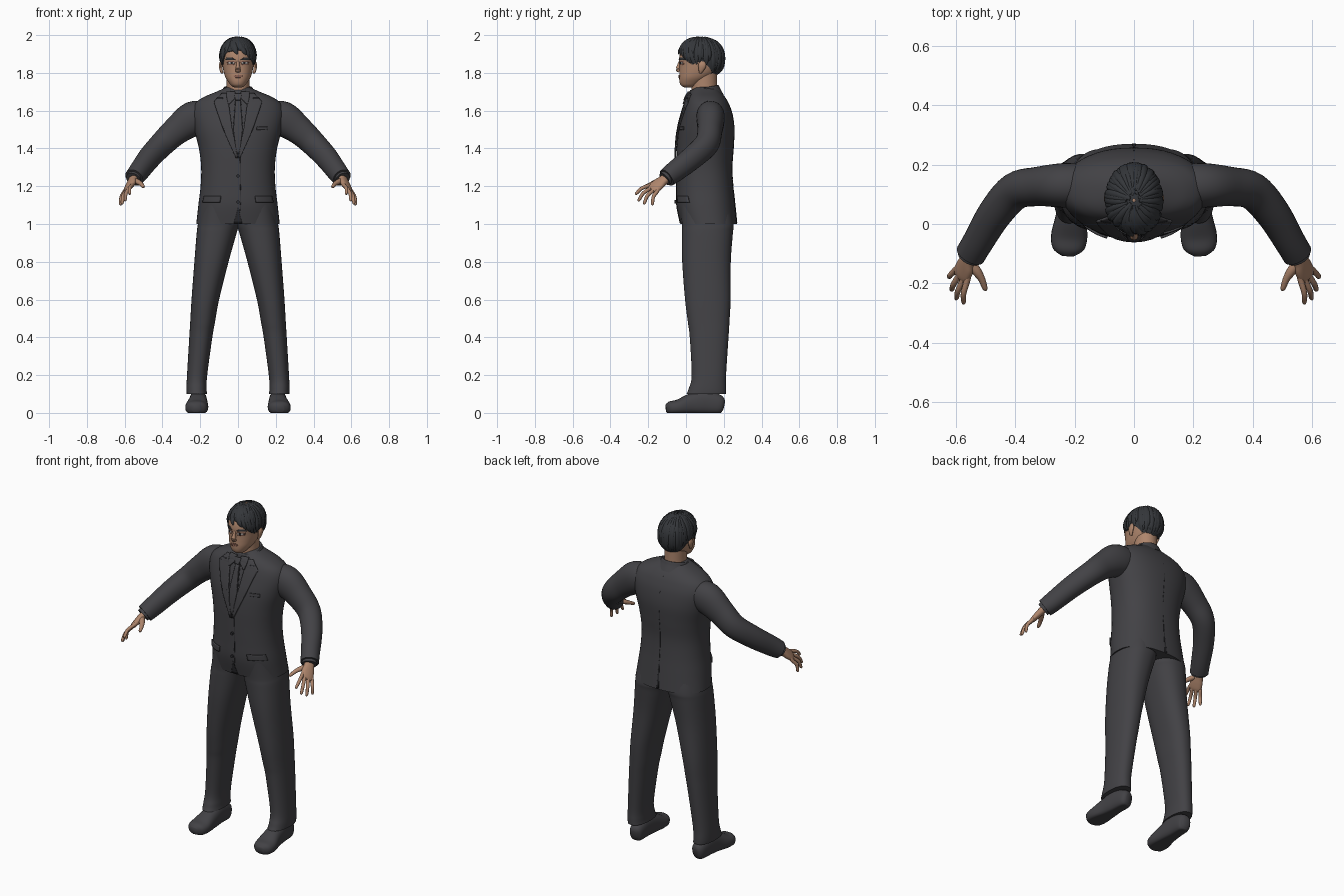
import bpy, bmesh, math, random
from mathutils import Vector
from mathutils.bvhtree import BVHTree

random.seed(4)
if "Cube" in bpy.data.objects:
    bpy.data.objects.remove(bpy.data.objects["Cube"])


def material(name, r, g, b):
    m = bpy.data.materials.new(name)
    m.use_nodes = True
    m.diffuse_color = (r, g, b, 1)
    node = m.node_tree.nodes["Principled BSDF"]
    node.inputs["Base Color"].default_value = (r, g, b, 1)
    node.inputs["Roughness"].default_value = 0.8
    return m


SUIT = material("charcoal cloth", .055, .054, .06)
SEAM = material("dark seam", .025, .025, .029)
HAIR = material("black hair", .034, .037, .042)
SKIN = material("skin", .42, .235, .15)
LIPS = material("lips", .27, .125, .09)
WHITE = material("eye white", .5, .47, .44)


def smooth(rows, steps):
    """Catmull-Rom interpolation of equal-length tuples."""
    out = []
    for i in range(len(rows) - 1):
        a, b, c, d = (rows[min(max(i + k, 0), len(rows) - 1)] for k in (-1, 0, 1, 2))
        for s in range(steps):
            t = s / steps
            out.append([.5 * (2*q + (r-p)*t + (2*p-5*q+4*r-s2)*t*t + (3*q-p-3*r+s2)*t**3)
                        for p, q, r, s2 in zip(a, b, c, d)])
    return out + [list(rows[-1])]


def skin_rings(bm, rings, cap=True):
    rings = [[bm.verts.new(p) for p in ring] for ring in rings]
    n = len(rings[0])
    for a, b in zip(rings, rings[1:]):
        for k in range(n):
            bm.faces.new((a[k], a[(k + 1) % n], b[(k + 1) % n], b[k]))
    if cap:
        bm.faces.new(rings[0])
        bm.faces.new(rings[-1])


def finish(name, bm, mat, mirror=False, thick=0):
    bmesh.ops.recalc_face_normals(bm, faces=bm.faces)
    tree = BVHTree.FromBMesh(bm)
    me = bpy.data.meshes.new(name)
    bm.to_mesh(me)
    bm.free()
    me.materials.append(mat)
    me.shade_smooth()
    me.set_sharp_from_angle(angle=math.radians(50))
    ob = bpy.data.objects.new(name, me)
    bpy.context.collection.objects.link(ob)
    if thick:
        mod = ob.modifiers.new("thickness", 'SOLIDIFY')
        mod.thickness, mod.offset = thick, 0
    if mirror:
        ob.modifiers.new("mirror", 'MIRROR').use_mirror_merge = False
    return tree


def oval(k, seg, n):
    c, s = math.cos(2 * math.pi * k / seg), math.sin(2 * math.pi * k / seg)
    return (math.copysign(abs(c) ** (2 / n), c), math.copysign(abs(s) ** (2 / n), s))


def loft(name, rows, mat, n=2.3, tilt=0, mirror=False, seg=48):
    """Stacked sections: (z, front y, back y, left x, right x)."""
    bm, rings = bmesh.new(), []
    for z, yf, yb, xa, xb in smooth(rows, 6):
        ring = []
        for k in range(seg):
            c, s = oval(k, seg, n)
            y = (yf + yb) / 2 + s * (yb - yf) / 2
            ring.append(((xa + xb) / 2 + c * (xb - xa) / 2, y, z + tilt * (y - .1)))
        rings.append(ring)
    skin_rings(bm, rings)
    return finish(name, bm, mat, mirror)


def tube(bm, rows, hint=lambda p: Vector((0, 0, 1)), n=2, seg=12, steps=5):
    """Swept section along a path: (x, y, z, half width, half height)."""
    rows, rings = smooth(rows, steps), []
    for i, r in enumerate(rows):
        p = Vector(r[:3])
        t = Vector(rows[min(i + 1, len(rows) - 1)][:3]) - Vector(rows[max(i - 1, 0)][:3])
        side = t.cross(hint(p)).normalized()
        up = side.cross(t).normalized()
        ring = []
        for k in range(seg):
            c, s = oval(k, seg, n)
            ring.append(p + side * c * r[3] + up * s * r[4])
        rings.append(ring)
    skin_rings(bm, rings)


def drape(name, rows, tree, mat, off=.002, thick=.004, mirror=False, back=False, cols=8):
    """Thin plate laid on a surface, from rows of (z, x start, x end)."""
    bm, grid, d = bmesh.new(), [], (-1 if back else 1)
    for a, b in zip(rows, rows[1:]):
        for s in range(7):
            z, xa, xb = (p + (q - p) * s / 6 for p, q in zip(a, b))
            line = []
            for c in range(cols + 1):
                x = xa + (xb - xa) * c / cols
                hit = tree.ray_cast(Vector((x, -d, z)), Vector((0, d, 0)))[0]
                line.append(bm.verts.new((x, (hit.y if hit else .05) - d * off, z)))
            grid.append(line)
    for a, b in zip(grid, grid[1:]):
        for c in range(cols):
            bm.faces.new((a[c], a[c + 1], b[c + 1], b[c]))
    finish(name, bm, mat, mirror, thick)


# Jacket body and collar
jacket = loft("jacket", [
    (1.725, .045, .16, -.06, .06), (1.70, .025, .182, -.115, .115), (1.67, .01, .208, -.185, .185),
    (1.635, -.003, .228, -.23, .23), (1.58, -.02, .247, -.245, .245), (1.5, -.04, .257, -.232, .232),
    (1.4, -.05, .252, -.207, .207), (1.3, -.052, .245, -.195, .195), (1.2, -.052, .25, -.198, .198),
    (1.1, -.05, .26, -.21, .21), (1.0, -.03, .27, -.221, .221)], SUIT)
loft("jacket_collar", [
    (1.665, .008, .2, -.105, .105), (1.70, .016, .182, -.086, .086), (1.722, .022, .172, -.076, .076),
    (1.718, .032, .162, -.066, .066)], SUIT, n=2, tilt=.18)

# Lapels, tie, shirt collar and jacket details
drape("lapels", [(1.69, .06, .085), (1.645, .05, .128), (1.5, .03, .078), (1.35, .0, .012)],
      jacket, SUIT, .006, .008, True)
drape("lapel_notches", [(1.668, .08, .112), (1.662, .08, .114)], jacket, SEAM, .011, .002, True)
drape("shirt_collar", [(1.70, .015, .06), (1.67, .012, .06), (1.635, .045, .052)],
      jacket, SUIT, .012, .008, True)
drape("tie_knot", [(1.69, -.02, .02), (1.655, -.013, .013)], jacket, SUIT, .014, .009)
drape("tie", [(1.655, -.012, .012), (1.5, -.024, .024), (1.37, -.008, .008)], jacket, SUIT, .006, .008)
drape("tie_edges", [(1.65, .013, .016), (1.5, .025, .028), (1.37, .008, .011)],
      jacket, SEAM, .003, .002, True, cols=1)
drape("front_edge", [(1.35, .009, .012), (1.12, .013, .016), (1.06, .008, .011)],
      jacket, SEAM, .001, .002, cols=1)
drape("front_opening", [(1.085, -.001, .001), (1.004, -.022, .022)], jacket, SEAM, .001, .002)
drape("pocket_flaps", [(1.147, .09, .178), (1.115, .095, .186)], jacket, SUIT, .004, .008, True)
drape("breast_pocket", [(1.515, .1, .155), (1.498, .1, .155)], jacket, SUIT, .003, .006)
drape("back_vent", [(1.17, -.001, .001), (1.004, -.007, .007)], jacket, SEAM, .001, .002, back=True)
drape("back_seam", [(1.66, -.001, .001), (1.17, -.001, .001)], jacket, SEAM, .0005, .001, back=True, cols=1)
for i, z in enumerate((1.254, 1.117)):
    bm = bmesh.new()
    tube(bm, [(0, -.062, z, .009, .009), (0, -.05, z, .009, .009)], steps=1)
    finish(f"button_{i + 1}", bm, SEAM)

# Sleeves with shirt cuffs
bm = bmesh.new()
tube(bm, [(.15, .13, 1.575, .07, .07), (.235, .13, 1.558, .075, .092), (.325, .126, 1.495, .066, .076),
          (.40, .11, 1.425, .063, .067), (.468, .035, 1.352, .058, .062), (.525, -.06, 1.277, .052, .056),
          (.55, -.102, 1.245, .051, .05)], n=2.1, seg=28)
finish("sleeves", bm, SUIT, True)
bm = bmesh.new()
tube(bm, [(.54, -.085, 1.26, .04, .04), (.555, -.113, 1.238, .041, .038)], seg=24)
finish("shirt_cuffs", bm, SUIT, True)

# Hands: palm, fingers and thumb
palm_normal = lambda p: Vector((-.09, .03, -.08))
bm = bmesh.new()
tube(bm, [(.54, -.085, 1.26, .028, .022), (.558, -.12, 1.232, .029, .02), (.568, -.145, 1.212, .036, .018),
          (.58, -.17, 1.19, .036, .014), (.586, -.182, 1.18, .028, .008)], palm_normal, 2.4, 16)
knuckles = [(.56, -.185, 1.207), (.573, -.184, 1.192), (.588, -.172, 1.18), (.6, -.153, 1.173)]
tips = [(.575, -.27, 1.158), (.6, -.255, 1.122), (.616, -.225, 1.105), (.624, -.18, 1.1)]
for k, t in zip(knuckles, tips):
    k, t = Vector(k), Vector(t)
    mid = (k + t) / 2 + Vector((.006, -.006, .007))
    tube(bm, [(*(k * 1.25 - t * .25), .008, .008), (*k, .0105, .0105), (*mid, .0095, .0095),
              (*(t * .9 + k * .1), .008, .008), (*t, .003, .003)], palm_normal, seg=10)
tube(bm, [(.555, -.12, 1.235, .012, .012), (.532, -.155, 1.224, .016, .014), (.513, -.185, 1.212, .012, .011),
          (.502, -.215, 1.198, .009, .009), (.499, -.224, 1.194, .004, .004)], seg=10)
finish("hands", bm, SKIN, True)

# Trousers and shoes
loft("trouser_legs", [
    (1.1, -.03, .235, -.01, .195), (1.0, -.022, .252, -.006, .212), (.95, -.022, .248, .008, .219),
    (.8, -.02, .237, .05, .231), (.6, -.005, .236, .1, .246), (.48, .01, .23, .122, .253),
    (.4, .02, .225, .136, .258), (.2, .03, .212, .163, .27), (.13, .015, .212, .166, .273),
    (.1, .002, .212, .164, .272)], SUIT, mirror=True)
bm = bmesh.new()
tube(bm, [(.205, .2, .038, .018, .025), (.207, .18, .042, .038, .05), (.21, .1, .055, .045, .065),
          (.212, .03, .046, .051, .057), (.218, -.04, .03, .061, .041), (.221, -.085, .026, .052, .035),
          (.222, -.107, .024, .022, .02)], n=2.4, seg=24)
for v in bm.verts:
    v.co.z = max(v.co.z, 0)
finish("shoes", bm, SUIT, True)

# Neck and head
loft("neck", [(1.66, .03, .17, -.065, .065), (1.72, .03, .165, -.06, .06), (1.82, .03, .165, -.062, .062)],
     SKIN, n=2)
head = loft("head", [
    (1.722, -.008, .03, -.018, .018), (1.733, -.026, .06, -.036, .036), (1.75, -.034, .09, -.05, .05),
    (1.775, -.036, .13, -.066, .066), (1.805, -.035, .165, -.076, .076), (1.84, -.034, .185, -.082, .082),
    (1.88, -.036, .188, -.084, .084), (1.92, -.024, .185, -.08, .08), (1.96, .02, .16, -.055, .055),
    (1.975, .06, .12, -.02, .02)], SKIN, n=2.2)
bm = bmesh.new()
tube(bm, [(0, -.027, 1.87, .007, .007), (0, -.037, 1.84, .009, .01), (0, -.042, 1.82, .014, .013),
          (0, -.034, 1.808, .013, .009)], seg=14)
finish("nose", bm, SKIN)
bm = bmesh.new()
tube(bm, [(.083, .075, 1.798, .006, .006), (.089, .08, 1.815, .008, .014), (.092, .086, 1.84, .009, .021),
          (.09, .09, 1.86, .005, .012)], lambda p: Vector((0, 1, 0)))
finish("ears", bm, SKIN, True)
drape("eyebrows", [(1.881, .032, .058), (1.869, .014, .066)], head, HAIR, .002, .004, True)
drape("eye_sockets", [(1.863, .02, .054), (1.858, .014, .058), (1.845, .017, .054), (1.842, .024, .048)],
      head, LIPS, .0005, .002, True)
drape("eye_whites", [(1.857, .022, .048), (1.852, .017, .053), (1.847, .024, .046)],
      head, WHITE, .002, .002, True)
drape("irises", [(1.858, .03, .04), (1.846, .03, .04)], head, SEAM, .0035, .002, True)
drape("lips", [(1.79, -.01, .01), (1.783, -.024, .024), (1.774, -.011, .011)], head, LIPS, .002, .006)

# Hair: a cap following the hairline, then tapered locks
CENTRE = Vector((0, .08, 1.883))
HAIRLINE = [(0, 68), (45, 76), (65, 112), (85, 104), (105, 112), (130, 143), (181, 150)]


def hair_limit(az):
    a = abs((az + 180) % 360 - 180)
    for (a0, p0), (a1, p1) in zip(HAIRLINE, HAIRLINE[1:]):
        if a <= a1:
            return p0 + (p1 - p0) * (a - a0) / (a1 - a0)


def hair_point(az, polar, scale=1):
    a, p = math.radians(az), math.radians(polar)
    out = math.sin(p) ** (.5 if polar > 90 else .9)
    return CENTRE + scale * Vector((.093 * out * math.sin(a), -.122 * out * math.cos(a), .107 * math.cos(p)))


def lock(bm, az, start, end, twist, width):
    rows = []
    for i in range(6):
        t = i / 5
        w = width * (.35 + 1.3 * t * (1.25 - t)) if i < 5 else .002
        rows.append((*hair_point(az + twist * t, start + (end - start) * t), w, w * .55))
    tube(bm, rows, lambda p: p - CENTRE, seg=8, steps=3)


bm = bmesh.new()
skin_rings(bm, [[hair_point(az, max(2, hair_limit(az) * min(i, 12) / 12), .84 if i > 12 else 1)
                 for az in range(0, 360, 6)] for i in range(14)], cap=False)
finish("hair_cap", bm, HAIR)
bm = bmesh.new()
for az in range(0, 360, 11):
    twist = 26 if az < 50 or az > 310 else random.uniform(-10, 10)
    end = hair_limit(az + twist) + random.uniform(-2, 6)
    lock(bm, az, random.uniform(6, 16), end, twist, random.uniform(.013, .017))
    lock(bm, az + 5, random.uniform(28, 45), end - random.uniform(5, 25), twist * .7, .013)
for az, end in ((0, 84), (14, 92), (26, 102), (36, 108), (-30, 82)):
    lock(bm, az, 35, end, 28, .015)
finish("hair_locks", bm, HAIR)
